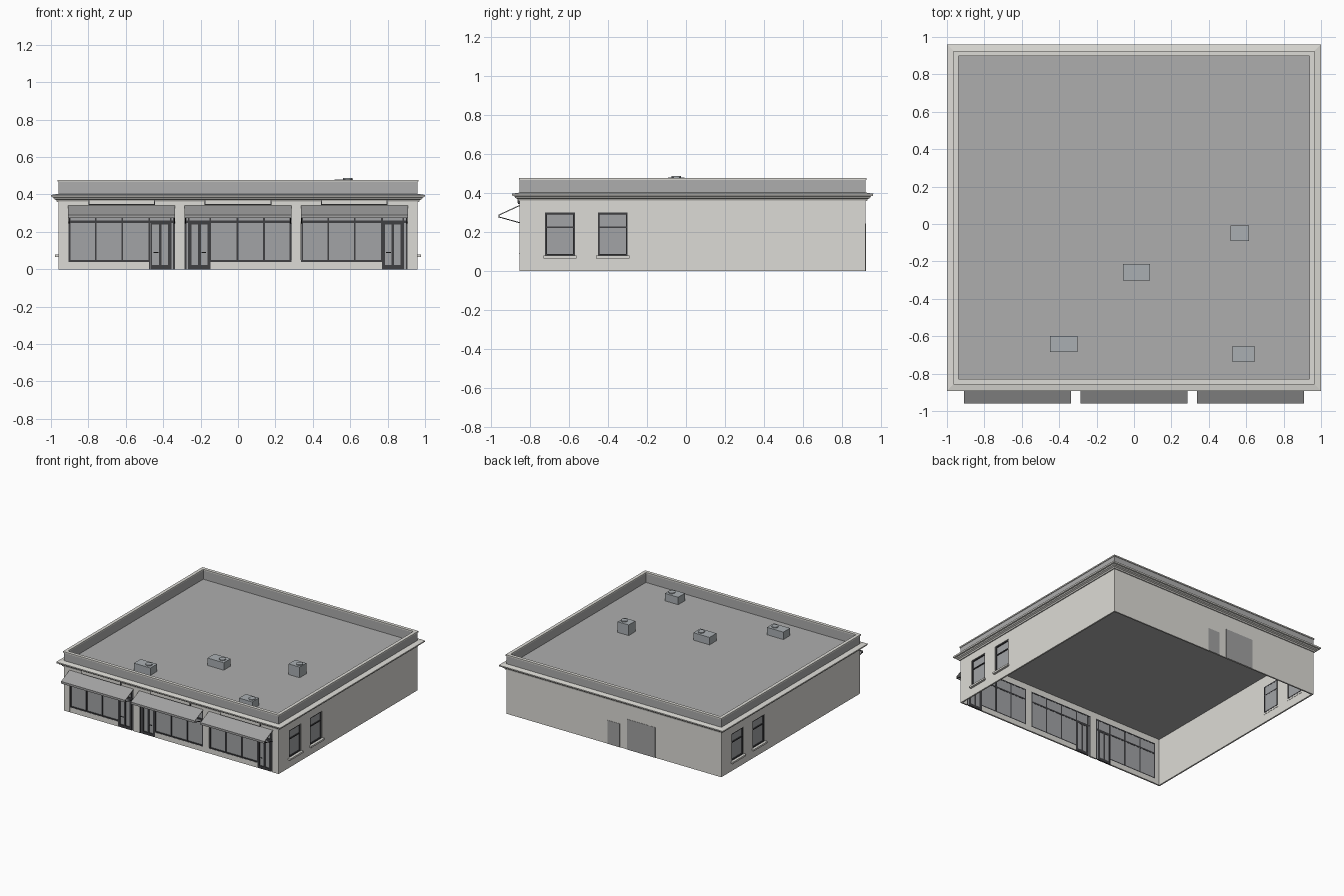
import bpy, bmesh, math
from mathutils import Vector

if "Cube" in bpy.data.objects:
    bpy.data.objects.remove(bpy.data.objects["Cube"])

X, Y0, Y1 = 0.96, -0.852, 0.92      # wall faces
YC = (Y0 + Y1) / 2


def mat(name, c):
    m = bpy.data.materials.new(name)
    m.diffuse_color = (*c, 1)
    m.use_nodes = True
    m.node_tree.nodes["Principled BSDF"].inputs["Base Color"].default_value = m.diffuse_color
    return m


STONE = mat("stone", (0.72, 0.71, 0.67))
ROOF = mat("roofing", (0.42, 0.42, 0.42))
GLASS = mat("glass", (0.36, 0.37, 0.38))
DARK = mat("dark_metal", (0.05, 0.05, 0.055))
CANVAS = mat("canvas", (0.36, 0.36, 0.36))
METAL = mat("unit_metal", (0.40, 0.43, 0.45))


def finish(name, bm, m):
    bmesh.ops.recalc_face_normals(bm, faces=bm.faces)
    me = bpy.data.meshes.new(name)
    bm.to_mesh(me)
    bm.free()
    me.materials.append(m)
    ob = bpy.data.objects.new(name, me)
    bpy.context.collection.objects.link(ob)
    return ob


def boxes(name, items, m):
    """One object from boxes given as (x0, x1, y0, y1, z0, z1)."""
    bm = bmesh.new()
    for b in items:
        lo, hi = Vector(b[0::2]), Vector(b[1::2])
        vs = bmesh.ops.create_cube(bm, size=1)["verts"]
        for v in vs:
            v.co = (lo + hi) / 2 + v.co * (hi - lo)
    return finish(name, bm, m)


def prism(name, pts, spans, m):
    """(y, z) outline extruded along x over each span."""
    bm = bmesh.new()
    for x0, x1 in spans:
        f = bm.faces.new([bm.verts.new((x0, y, z)) for y, z in pts])
        g = bmesh.ops.extrude_face_region(bm, geom=[f])["geom"]
        bmesh.ops.translate(bm, vec=(x1 - x0, 0, 0),
                            verts=[v for v in g if isinstance(v, bmesh.types.BMVert)])
    return finish(name, bm, m)


def ring(name, prof, m):
    """(offset, z) closed profile swept round the building outline with mitres."""
    bm = bmesh.new()
    loops = [[bm.verts.new((sx * (X + o), YC + sy * ((Y1 - Y0) / 2 + o), z)) for o, z in prof]
             for sx, sy in ((-1, -1), (1, -1), (1, 1), (-1, 1))]
    n = len(prof)
    for i in range(4):
        a, b = loops[i], loops[(i + 1) % 4]
        for j in range(n):
            k = (j + 1) % n
            bm.faces.new((a[j], b[j], b[k], a[k]))
    return finish(name, bm, m)


def wall(name, place, us, zs, holes=()):
    """Grid wall, leaving out the hole cells, with a little thickness."""
    bm = bmesh.new()
    g = [[bm.verts.new(place(u, z)) for z in zs] for u in us]
    for i in range(len(us) - 1):
        for j in range(len(zs) - 1):
            if (i, j) not in holes:
                bm.faces.new((g[i][j], g[i + 1][j], g[i + 1][j + 1], g[i][j + 1]))
    ob = finish(name, bm, STONE)
    mod = ob.modifiers.new("thickness", "SOLIDIFY")
    mod.thickness, mod.offset = 0.012, 0
    return ob


# Bays and side windows
BAYS = ((-0.622, 1), (0.0, -1), (0.622, 1))      # centre, door side
H = 0.285
WIN_Y, WH, WZ0, WZ1 = (-0.6455, -0.3755), 0.076, 0.08, 0.30

# Walls
T = 0.006
us = [-X] + [c + s * H for c, _ in BAYS for s in (-1, 1)] + [X]
wall("front_wall", lambda u, z: (u, Y0 + T, z), us, [0, 0.34, 0.40], {(1, 0), (3, 0), (5, 0)})
wall("back_wall", lambda u, z: (u, Y1 - T, z), [-X, X], [0, 0.40])
us = [Y0] + [c + s * WH for c in WIN_Y for s in (-1, 1)] + [Y1]
for side, s in (("right", 1), ("left", -1)):
    wall(side + "_wall", lambda u, z: (s * (X - T), YC + s * (u - YC), z),
         us, [0, WZ0, WZ1, 0.40], {(1, 1), (3, 1)})

# Cornice, parapet, coping and roof
ring("cornice", [(-0.004, 0.36), (0.008, 0.36), (0.011, 0.37), (0.024, 0.376), (0.027, 0.384),
                 (0.038, 0.386), (0.04, 0.397), (-0.004, 0.404)], STONE)
ring("parapet", [(0, 0.39), (0, 0.471), (-0.018, 0.471), (-0.018, 0.39)], ROOF)
ring("coping", [(0.005, 0.468), (0.005, 0.478), (-0.022, 0.478), (-0.022, 0.468)], STONE)
boxes("roof_deck", [(-X + 0.01, X - 0.01, Y0 + 0.01, Y1 - 0.01, 0.388, 0.395)], ROOF)

# Side windows: the left wall is the right wall turned half round
for side, s in (("right", 1), ("left", -1)):
    frames, panes, sills = [], [], []
    for c in WIN_Y:
        def at(x0, x1, u0, u1, z0, z1):
            a, b = sorted((s * x0, s * x1))
            p, q = sorted((YC + s * (c + u0 - YC), YC + s * (c + u1 - YC)))
            return (a, b, p, q, z0, z1)
        f = 0.009
        frames += [at(0.945, 0.957, -WH, -WH + f, WZ0, WZ1), at(0.945, 0.957, WH - f, WH, WZ0, WZ1),
                   at(0.945, 0.957, -WH, WH, WZ0, WZ0 + f), at(0.945, 0.957, -WH, WH, WZ1 - f, WZ1),
                   at(0.945, 0.956, -WH, WH, 0.222, 0.230)]
        panes += [at(0.946, 0.949, -WH, WH, WZ0, WZ1)]
        sills += [at(0.946, 0.978, -0.085, 0.085, 0.066, 0.08)]
    boxes(side + "_window_frames", frames, DARK)
    boxes(side + "_window_panes", panes, GLASS)
    boxes(side + "_window_sills", sills, STONE)

# Shopfronts
for i, (c, s) in enumerate(BAYS, 1):
    def at(u0, u1, y0, y1, z0, z1):
        a, b = sorted((c + s * u0, c + s * u1))
        return (a, b, y0, y1, z0, z1)

    def bar(u, w, z0, z1, y=-0.85):
        return at(u - w / 2, u + w / 2, y, -0.838, z0, z1)
    boxes(f"shop_glass_{i}", [at(-H, H, -0.843, -0.840, 0, 0.34)], GLASS)
    boxes(f"shop_base_{i}", [at(-H, 0.147, -0.851, -0.838, 0, 0.04)], STONE)
    boxes(f"shop_frame_{i}",
          [bar(u, 0.009, 0.04, 0.34) for u in (-0.279, -0.139, 0.003)] +
          [bar(0.148, 0.009, 0, 0.34), bar(0.262, 0.008, 0, 0.34), bar(0.28, 0.01, 0, 0.34),
           at(-H, 0.147, -0.85, -0.838, 0.04, 0.049), at(-H, H, -0.85, -0.838, 0.248, 0.26),
           at(-H, H, -0.85, -0.838, 0.331, 0.34)], DARK)
    boxes(f"shop_door_{i}",
          [bar(0.158, 0.01, 0, 0.248), bar(0.206, 0.014, 0, 0.248), bar(0.253, 0.01, 0, 0.248),
           at(0.153, 0.258, -0.85, -0.838, 0, 0.022), at(0.153, 0.258, -0.85, -0.838, 0.24, 0.248),
           at(0.17, 0.196, -0.857, -0.853, 0.088, 0.092)], DARK)
    # Awning with end struts, and the fascia panel above
    prism(f"awning_{i}", [(Y0, 0.34), (-0.96, 0.29), (-0.96, 0.273), (-0.956, 0.273),
                          (-0.956, 0.286), (Y0, 0.334)], [(c - 0.286, c + 0.286)], CANVAS)
    prism(f"awning_struts_{i}", [(Y0, 0.246), (-0.957, 0.275), (-0.957, 0.28), (Y0, 0.251)],
          [(c - 0.284, c - 0.279), (c + 0.279, c + 0.284)], DARK)
    boxes(f"fascia_trim_{i}", [(c - 0.178, c + 0.178, -0.862, Y0 + 0.002, 0.344, 0.37)], DARK)
    boxes(f"fascia_panel_{i}", [(c - 0.173, c + 0.173, -0.864, -0.861, 0.349, 0.37)], STONE)

# Back doors
boxes("back_doors", [(-0.053, 0.055, Y1 - 0.002, Y1 + 0.002, 0, 0.19),
                     (-0.37, -0.117, Y1 - 0.002, Y1 + 0.002, 0, 0.245)], CANVAS)

# Rooftop units with round fan caps: x0, x1, y0, y1, top, fan x
units = ((0.517, 0.615, -0.092, -0.007, 0.481, 0.586), (-0.06, 0.085, -0.303, -0.215, 0.455, 0.044),
         (-0.45, -0.303, -0.685, -0.60, 0.455, -0.346), (0.527, 0.645, -0.739, -0.653, 0.455, 0.613))
for i, (x0, x1, y0, y1, top, fx) in enumerate(units, 1):
    boxes(f"roof_unit_{i}", [(x0, x1, y0, y1, 0.392, top)], METAL)
    bm = bmesh.new()
    bmesh.ops.create_cone(bm, cap_ends=True, segments=24, radius1=0.025, radius2=0.025, depth=0.008)
    bmesh.ops.translate(bm, verts=bm.verts, vec=(fx, (y0 + y1) / 2, top + 0.003))
    finish(f"roof_fan_{i}", bm, METAL)
